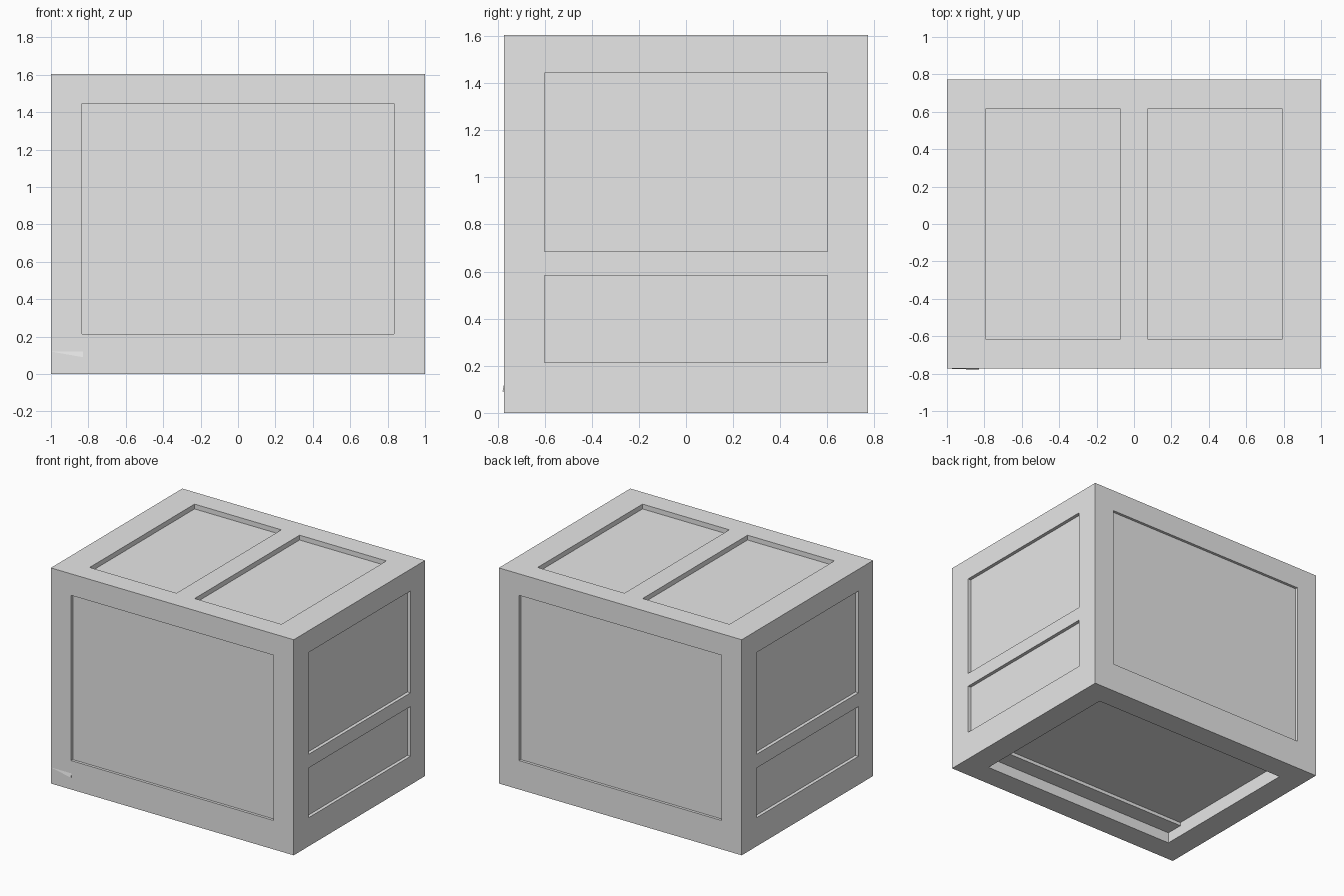
import bpy
import bmesh
from mathutils import Vector

cube = bpy.data.objects.get("Cube")
if cube:
    bpy.data.objects.remove(cube, do_unlink=True)

HX, HY, H = 1.0, 0.773, 1.605   # half width, half depth, height
OUT = 0.2                       # how far cutters reach outside the body

grey = bpy.data.materials.new("plain_grey")
grey.use_nodes = True
grey.diffuse_color = (0.8, 0.8, 0.8, 1)
grey.node_tree.nodes["Principled BSDF"].inputs["Base Color"].default_value = (0.8, 0.8, 0.8, 1)


def add_object(name, bm):
    bmesh.ops.recalc_face_normals(bm, faces=bm.faces)
    mesh = bpy.data.meshes.new(name)
    bm.to_mesh(mesh)
    bm.free()
    mesh.materials.append(grey)
    obj = bpy.data.objects.new(name, mesh)
    bpy.context.collection.objects.link(obj)
    return obj


def box(name, low, high):
    low, high = Vector(low), Vector(high)
    bm = bmesh.new()
    bmesh.ops.create_cube(bm, size=1)
    for v in bm.verts:
        v.co = (low + high) / 2 + v.co * (high - low)
    return add_object(name, bm)


# Solid body
body = box("cabinet_body", (-HX, -HY, 0), (HX, HY, H))


def recess(low, high):
    cutter = box("recess_cutter", low, high)
    cutter.hide_render = True
    mod = body.modifiers.new("recess", 'BOOLEAN')
    mod.operation = 'DIFFERENCE'
    mod.solver = 'EXACT'
    mod.object = cutter
    bpy.context.view_layer.objects.active = body
    bpy.ops.object.modifier_apply(modifier=mod.name)
    bpy.data.objects.remove(cutter, do_unlink=True)


def span(sign, surface, depth):
    """Range from inside the recess to outside the body on one side."""
    return sorted((sign * (surface - depth), sign * (surface + OUT)))


for s in (-1, 1):
    # Large panel on front and back
    y0, y1 = span(s, HY, 0.02)
    recess((-0.833, y0, 0.215), (0.833, y1, 1.445))
    # Upper and lower panels on each side
    x0, x1 = span(s, HX, 0.025)
    for z0, z1 in ((0.685, 1.443), (0.213, 0.583)):
        recess((x0, -0.6, z0), (x1, 0.6, z1))
    # Twin panels on top
    x0, x1 = sorted((s * 0.075, s * 0.79))
    recess((x0, -0.617, H - 0.036), (x1, 0.617, H + OUT))

# Underside opening with a shallow ledge along the front
recess((-0.815, -0.6, -OUT), (0.815, 0.6, 0.08))
recess((-0.815, -0.47, -OUT), (0.815, 0.6, 0.105))

# Small sloped chip on the lower front corner
bm = bmesh.new()
top_l, top_r, low_r, lip = [bm.verts.new(p) for p in (
    (-HX, -HY, 0.12), (-0.83, -HY, 0.12), (-0.83, -HY, 0.09), (-0.83, -HY - 0.006, 0.09))]
for tri in ((top_l, top_r, low_r), (top_l, lip, top_r), (top_l, low_r, lip), (top_r, lip, low_r)):
    bm.faces.new(tri)
add_object("corner_chip", bm)
